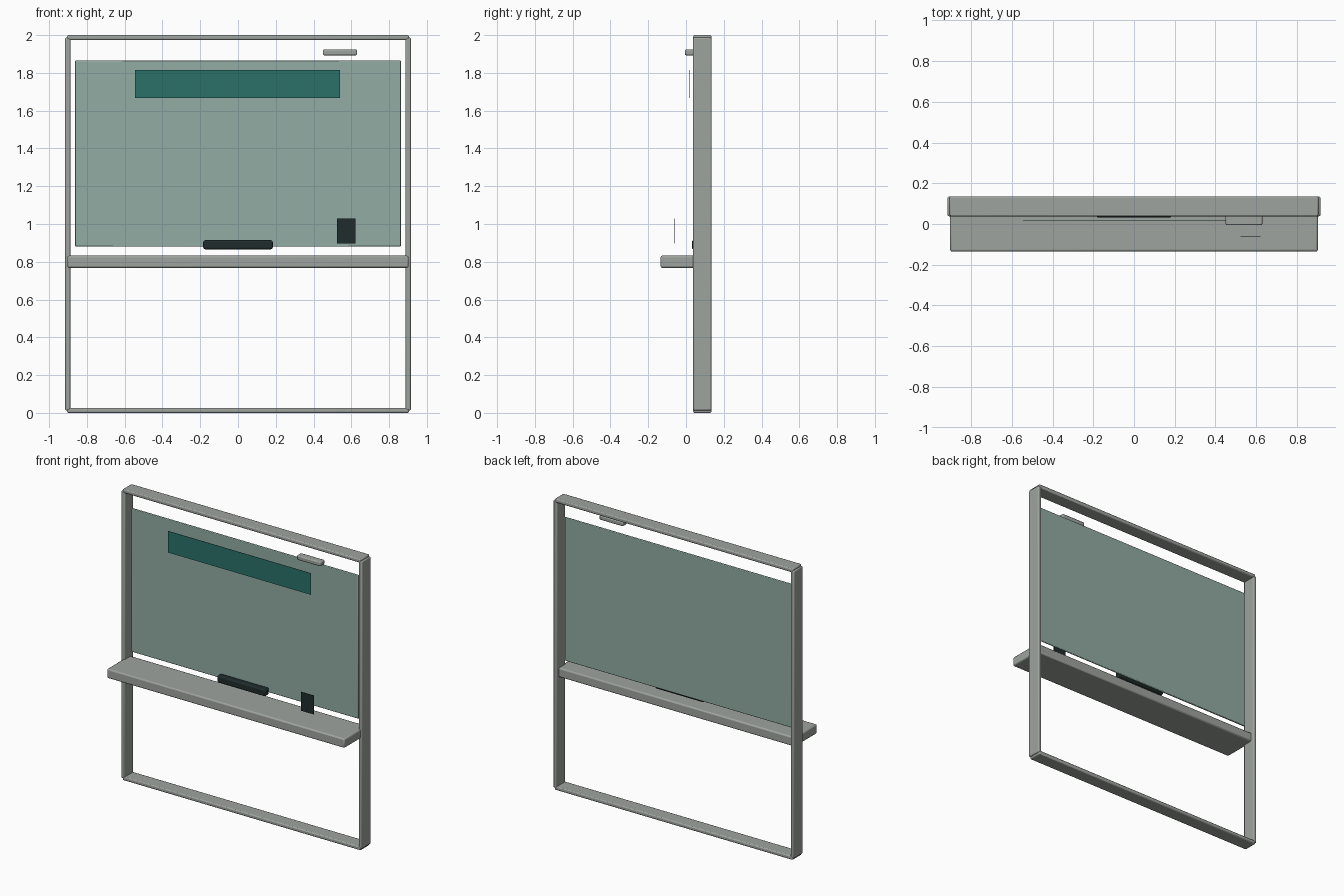
import bpy

if "Cube" in bpy.data.objects:
    bpy.data.objects.remove(bpy.data.objects["Cube"])


def material(name, rgb):
    m = bpy.data.materials.new(name)
    m.diffuse_color = (*rgb, 1.0)
    m.use_nodes = True
    m.node_tree.nodes["Principled BSDF"].inputs["Base Color"].default_value = m.diffuse_color
    return m


GREY = material("warm_grey_metal", (0.345, 0.368, 0.345))
GLASS = material("pale_green_glass", (0.290, 0.415, 0.370))
TEAL = material("deep_teal", (0.023, 0.165, 0.140))
DARK = material("near_black", (0.014, 0.025, 0.025))


def box(name, x, y, z, mat, bevel=0.0, segments=2):
    """Box from (min, max) ranges with optional rounded edges."""
    lo, hi = zip(x, y, z)
    bpy.ops.mesh.primitive_cube_add(
        size=1, location=[(a + b) / 2 for a, b in zip(lo, hi)])
    ob = bpy.context.object
    ob.name = name
    ob.scale = [b - a for a, b in zip(lo, hi)]
    bpy.ops.object.transform_apply(location=False, rotation=False, scale=True)
    ob.data.materials.append(mat)
    if bevel:
        mod = ob.modifiers.new("rounded_edges", 'BEVEL')
        mod.width = bevel
        mod.segments = segments
        bpy.ops.object.shade_smooth_by_angle()
    return ob


# Upright frame: two posts and two rails
DEPTH = (0.038, 0.135)
for side, s in (("left", -1), ("right", 1)):
    box(side + "_post", sorted((s * 0.888, s * 0.915)), DEPTH,
        (0.013, 1.987), GREY, 0.007)
for level, z in (("bottom", (0.0, 0.026)), ("top", (1.974, 2.0))):
    box(level + "_rail", (-0.905, 0.905), DEPTH, z, GREY, 0.007)

# Counter shelf passing through the frame
box("shelf", (-0.903, 0.903), (-0.135, 0.11), (0.768, 0.832), GREY, 0.009)

# Glass pane between the posts
box("glass_pane", (-0.862, 0.862), (0.074, 0.086), (0.88, 1.865), GLASS, 0.004)

# Dark grip on the lower edge of the pane
box("pane_grip", (-0.184, 0.184), (0.031, 0.076), (0.866, 0.914), DARK, 0.01, 3)

# Small latch block under the top rail
box("latch_block", (0.45, 0.63), (-0.006, 0.042), (1.893, 1.924), GREY, 0.007)

# Thin plates: sign strip and standing card
box("sign_strip", (-0.544, 0.541), (0.018, 0.020), (1.668, 1.816), TEAL)
box("standing_card", (0.523, 0.621), (-0.063, -0.061), (0.898, 1.028), DARK)
